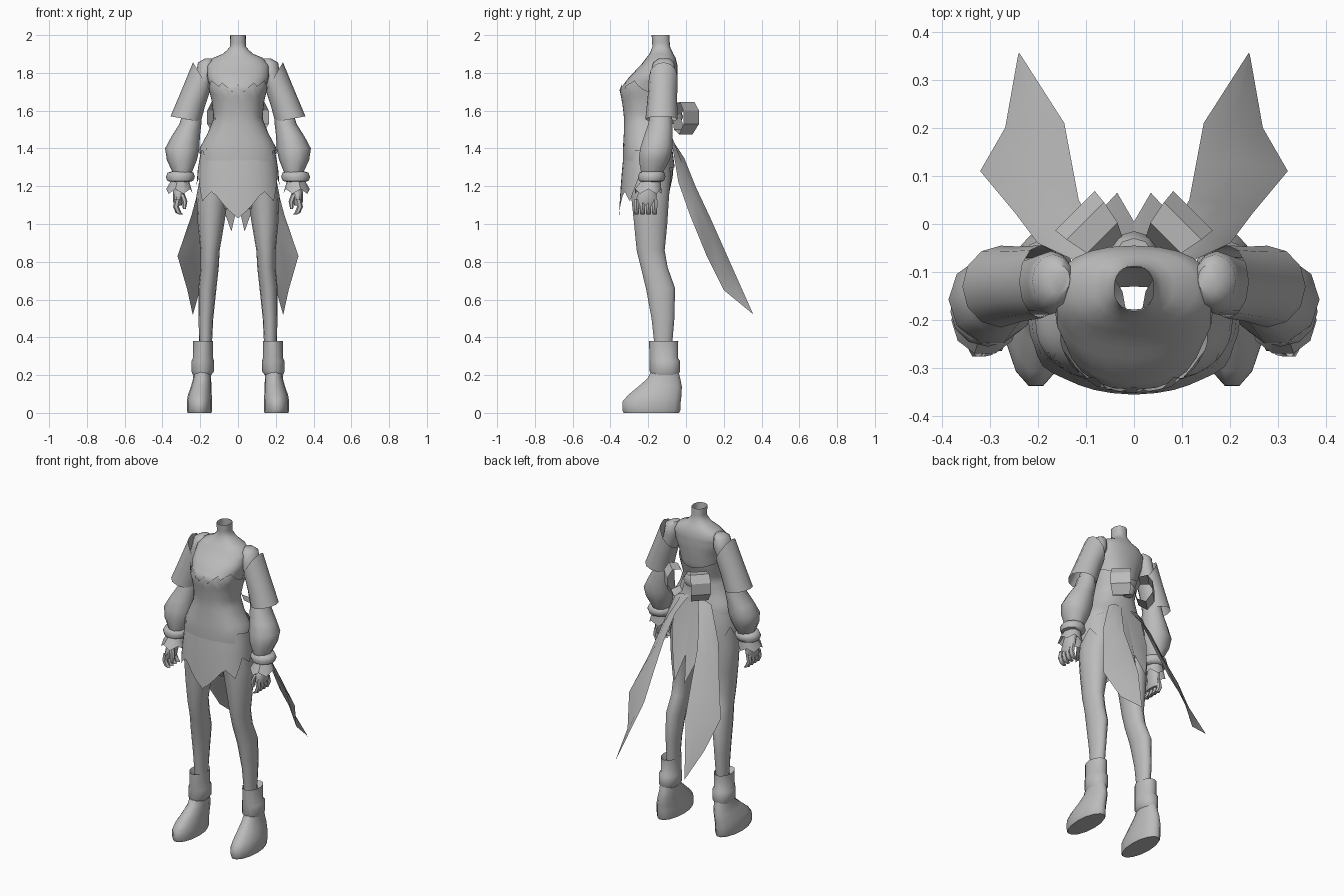
import bpy, math
from mathutils import Vector

grey = bpy.data.materials.new("plain_grey")
grey.diffuse_color = (0.5, 0.5, 0.5, 1)


def make(name, verts, faces, mirror=True, angle=50):
    me = bpy.data.meshes.new(name)
    me.from_pydata([tuple(v) for v in verts], [], faces)
    me.materials.append(grey)
    ob = bpy.data.objects.new(name, me)
    bpy.context.collection.objects.link(ob)
    bpy.ops.object.select_all(action='DESELECT')
    ob.select_set(True)
    bpy.context.view_layer.objects.active = ob
    bpy.ops.object.shade_smooth_by_angle(angle=math.radians(angle))
    if mirror:
        ob.modifiers.new("mirror", 'MIRROR').use_mirror_merge = False
    return ob


def grid_faces(rows, n, closed=True):
    last = n if closed else n - 1
    return [(r * n + i, (r + 1) * n + i, (r + 1) * n + (i + 1) % n, r * n + (i + 1) % n)
            for r in range(rows - 1) for i in range(last)]


def loft(name, rings, n=12, top=False, bottom=False, mirror=True, jag=0):
    """Rings from top to bottom: x, y, z, radius x, radius y, slope of z along x."""
    verts = []
    for k, ring in enumerate(rings):
        x, y, z, rx, ry, slope = (*ring, 0)[:6]
        for i in range(n):
            a = 2 * math.pi * i / n
            drop = jag * (i % 2) if k == len(rings) - 1 else 0
            verts.append((x + rx * math.cos(a), y + ry * math.sin(a),
                          z + slope * rx * math.cos(a) - drop))
    faces = grid_faces(len(rings), n)
    if top:
        faces.append(tuple(range(n)))
    if bottom:
        faces.append(tuple(reversed(range(len(verts) - n, len(verts)))))
    return make(name, verts, faces, mirror)


def lerp(keys, t):
    """Interpolate ascending rows (key, values...)."""
    if t <= keys[0][0]:
        return keys[0][1:]
    for a, b in zip(keys, keys[1:]):
        if t <= b[0]:
            f = (t - a[0]) / (b[0] - a[0])
            return [p + (q - p) * f for p, q in zip(a[1:], b[1:])]
    return keys[-1][1:]


def shell(name, profile, top, bottom, offset=0, rows=8, n=40):
    """Body shell; top and bottom edges are heights keyed by degrees from the front."""
    verts = []
    for r in range(rows):
        for i in range(n):
            deg = 360 * i / n
            half = min(deg, 360 - deg)
            hi, lo = lerp(top, half)[0], lerp(bottom, half)[0]
            z = hi + (lo - hi) * r / (rows - 1)
            rx, yf, yb = lerp(profile, z)
            s, c = math.sin(math.radians(deg)), math.cos(math.radians(deg))
            e = 0.86
            x = math.copysign(abs(s) ** e, s) * (rx + offset)
            y = (yf + yb) / 2 - math.copysign(abs(c) ** e, c) * ((yb - yf) / 2 + offset)
            verts.append((x, y, z))
    return make(name, verts, grid_faces(rows, n), mirror=False)


def sheet(name, rows, mirror=True):
    n = len(rows[0])
    return make(name, [p for row in rows for p in row],
                grid_faces(len(rows), n, False), mirror)


# Torso: height, half width, front y, back y
body = [(1.08, .10, -.25, -.13), (1.16, .17, -.29, -.09), (1.25, .195, -.32, -.07),
        (1.32, .2, -.325, -.065), (1.40, .195, -.325, -.075), (1.48, .152, -.32, -.09),
        (1.56, .12, -.318, -.09), (1.65, .13, -.33, -.06), (1.72, .147, -.345, -.05),
        (1.78, .165, -.30, -.045), (1.84, .165, -.24, -.045), (1.88, .13, -.21, -.055),
        (1.905, .07, -.19, -.07), (1.94, .042, -.178, -.085), (2.0, .041, -.182, -.088)]
shell("torso", body, [(0, 2.0)], [(0, 1.08)], rows=47, n=24)

# Bodice with zigzag neckline and hem
shell("bodice", body,
      [(0, 1.74), (9, 1.70), (27, 1.75), (36, 1.73), (54, 1.76), (90, 1.70), (180, 1.64)],
      [(0, 1.34), (36, 1.25), (54, 1.33), (63, 1.39), (90, 1.38), (117, 1.36), (180, 1.42)],
      offset=.009, rows=14)

# Pointed skirt
shell("skirt", [(1.03, .235, -.355, -.05), (1.14, .225, -.35, -.055),
                (1.3, .212, -.338, -.06), (1.42, .19, -.325, -.075)],
      [(0, 1.42)],
      [(0, 1.03), (27, 1.15), (36, 1.17), (54, 1.12), (72, 1.24), (90, 1.2),
       (108, 1.28), (126, 1.22), (144, 1.3), (180, 1.3)], rows=6)

# Legs
loft("leg", [(.105, -.19, 1.28, .09, .115), (.135, -.19, 1.15, .085, .103),
             (.143, -.187, 1.0, .07, .09), (.148, -.187, .86, .051, .076),
             (.15, -.168, .77, .048, .073), (.162, -.135, .66, .048, .079),
             (.17, -.122, .5, .039, .062), (.172, -.12, .34, .033, .046)], n=14)

# Boots with folded cuffs
loft("boot_cuff", [(.185, -.118, .345, .035, .05), (.185, -.118, .38, .052, .077),
                   (.185, -.118, .29, .053, .076), (.187, -.112, .275, .06, .08),
                   (.187, -.112, .22, .06, .08), (.19, -.112, .2, .048, .072)])
loft("boot", [(.19, -.11, .23, .045, .07), (.19, -.118, .18, .048, .09),
              (.195, -.137, .14, .054, .118), (.202, -.165, .095, .063, .145),
              (.204, -.182, .06, .067, .158), (.204, -.183, .015, .067, .158),
              (.203, -.183, 0, .063, .15)], n=14, bottom=True)

# Arms: bare shoulder, open sleeve, puffed lower sleeve
loft("upper_arm", [(.155, -.115, 1.875, .022, .03), (.168, -.118, 1.855, .044, .055),
                   (.172, -.122, 1.80, .05, .066), (.205, -.128, 1.7, .045, .06),
                   (.245, -.13, 1.58, .045, .058), (.265, -.135, 1.5, .045, .058)], top=True)
loft("sleeve", [(.193, -.12, 1.78, .045, .076, 1.7), (.235, -.125, 1.67, .06, .078, .8),
                (.277, -.13, 1.555, .08, .085, .19)])
loft("puffed_sleeve", [(.245, -.132, 1.58, .05, .06), (.252, -.135, 1.53, .058, .068),
                       (.278, -.148, 1.46, .076, .08), (.295, -.157, 1.40, .091, .09),
                       (.297, -.168, 1.34, .08, .086), (.295, -.18, 1.27, .05, .06)],
     n=10, top=True)

# Wrist ring and flared cuff
loft("wrist_ring", [(.303, -.18, 1.278, .05, .055), (.304, -.181, 1.272, .068, .066),
                    (.305, -.182, 1.25, .077, .073), (.306, -.183, 1.228, .068, .066),
                    (.306, -.183, 1.222, .045, .05)], top=True, bottom=True)
loft("flared_cuff", [(.306, -.183, 1.235, .045, .05), (.31, -.2, 1.185, .07, .073)],
     n=10, jag=.025)

# Hand with curled fingers and thumb
loft("palm", [(.307, -.19, 1.23, .03, .038), (.312, -.203, 1.17, .031, .05),
              (.318, -.213, 1.12, .026, .058), (.316, -.213, 1.098, .018, .052)],
     n=10, bottom=True)
for i in range(4):
    y = -.262 + i * .032
    loft("finger_%d" % (i + 1), [(.32, y, 1.13, .016, .016), (.328, y, 1.09, .016, .016),
                                 (.314, y, 1.058, .015, .015), (.3, y, 1.05, .01, .012)],
         n=6, bottom=True)
loft("thumb", [(.297, -.235, 1.16, .015, .018), (.282, -.25, 1.12, .014, .016),
               (.284, -.255, 1.08, .008, .01)], n=6, bottom=True)

# Long pointed coat tails
sheet("coat_tail", [
    [(.03, -.075, 1.45), (.075, -.07, 1.45), (.125, -.075, 1.43)],
    [(.08, -.01, 1.35), (.14, -.015, 1.31), (.2, -.04, 1.22)],
    [(.115, .05, 1.2), (.18, .045, 1.14), (.245, .02, 1.05)],
    [(.13, .13, 1.03), (.22, .13, .95), (.32, .11, .83)],
    [(.145, .21, .85), (.205, .215, .76), (.268, .2, .65)],
    [(.236, .352, .53), (.239, .356, .52), (.241, .352, .525)]])

# Split centre flap at the back
sheet("back_flap", [
    [(0, -.075, 1.43), (.05, -.075, 1.43), (.11, -.075, 1.42)],
    [(0, -.03, 1.25), (.055, -.03, 1.25), (.125, -.04, 1.25)],
    [(0, .005, 1.11), (.035, .065, .96), (.095, 0, 1.13)]])

# Bow loops and knot: outward distance, height, half width
loop = [(0, 1.57, .03), (.03, 1.64, .045), (.08, 1.645, .055), (.11, 1.6, .058),
        (.11, 1.53, .058), (.07, 1.475, .05), (.02, 1.5, .04)]
out, side = Vector((.707, .707, 0)), Vector((-.707, .707, 0))
base = Vector((.045, -.05, 0))
verts = [base + out * u + side * w * s + Vector((0, 0, z))
         for s in (-1, 1) for u, z, w in loop]
make("bow_loop", verts, grid_faces(2, len(loop)), angle=20)
loft("bow_knot", [(0, -.055, 1.6, .035, .025), (0, -.05, 1.57, .05, .035),
                  (0, -.055, 1.53, .035, .025)], n=8, top=True, bottom=True, mirror=False)
